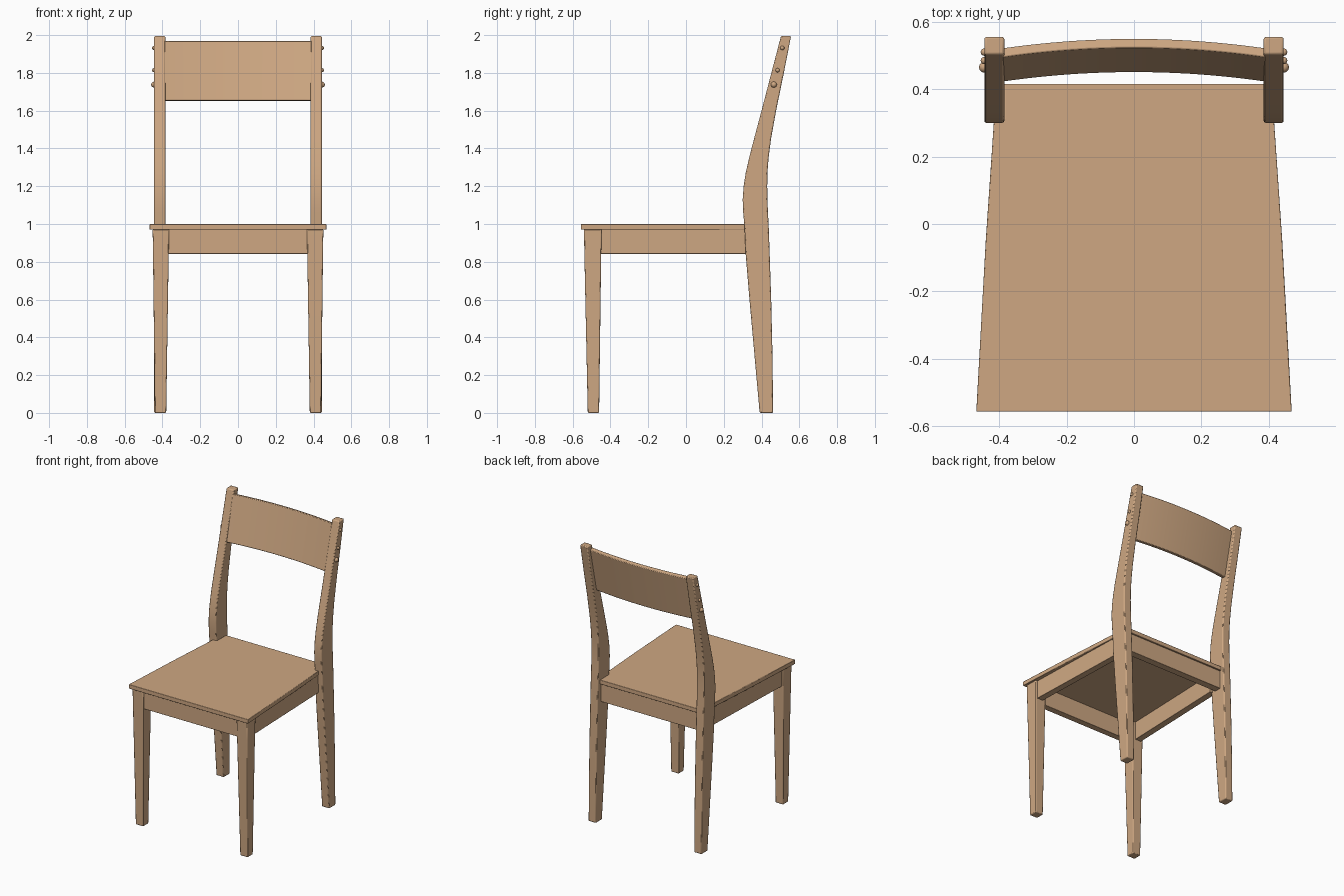
import bpy, bmesh, math
from mathutils import Matrix

if "Cube" in bpy.data.objects:
    bpy.data.objects.remove(bpy.data.objects["Cube"])

wood = bpy.data.materials.new("light wood")
wood.diffuse_color = (0.62, 0.39, 0.225, 1)
wood.use_nodes = True
wood.node_tree.nodes["Principled BSDF"].inputs["Base Color"].default_value = wood.diffuse_color


def finish(name, bm, bevel=0.005, mirror=False):
    """Turn a bmesh into a named wooden object with softened edges."""
    bmesh.ops.recalc_face_normals(bm, faces=bm.faces)
    mesh = bpy.data.meshes.new(name)
    bm.to_mesh(mesh)
    bm.free()
    mesh.materials.append(wood)
    ob = bpy.data.objects.new(name, mesh)
    bpy.context.collection.objects.link(ob)
    for p in mesh.polygons:
        p.use_smooth = True
    mesh.set_sharp_from_angle(angle=math.radians(30))
    if bevel:
        m = ob.modifiers.new("soft edges", 'BEVEL')
        m.width, m.segments, m.limit_method = bevel, 2, 'ANGLE'
        m.angle_limit = math.radians(40)
    if mirror:
        ob.modifiers.new("mirror", 'MIRROR').use_mirror_merge = False
    return ob


def loft(name, rings, **kw):
    """Skin a list of equal-length vertex rings and cap both ends."""
    bm = bmesh.new()
    loops = [[bm.verts.new(p) for p in ring] for ring in rings]
    n = len(loops[0])
    for a, b in zip(loops, loops[1:]):
        for i in range(n):
            j = (i + 1) % n
            bm.faces.new((a[i], a[j], b[j], b[i]))
    bm.faces.new(loops[0])
    bm.faces.new(loops[-1])
    return finish(name, bm, **kw)


def plate(name, outline, z0, z1, **kw):
    """Extrude a plan outline between two heights."""
    return loft(name, [[(x, y, z) for x, y in outline] for z in (z0, z1)], **kw)


def rect(x0, x1, y0, y1):
    return [(x0, y0), (x1, y0), (x1, y1), (x0, y1)]


# seat: tapered board, notched around the back posts
half = [(0.468, -0.557), (0.44, -0.05), (0.415, 0.315), (0.385, 0.315), (0.385, 0.416)]
plate("seat", half + [(-x, y) for x, y in reversed(half)], 0.97, 1.0, bevel=0.003)

# front legs: square, tapering to the floor
loft("front_legs", [[(x, y, z) for x, y in r] for z, r in (
    (0.0, rect(0.38, 0.44, -0.52, -0.46)),
    (0.84, rect(0.367, 0.45, -0.538, -0.449)),
    (0.972, rect(0.365, 0.452, -0.54, -0.447)))], mirror=True)

# back posts: (height, front y, back y) stations of the bent side profile
stations = [(0, 0.39, 0.461), (0.3, 0.363, 0.458), (0.6, 0.336, 0.451),
            (0.84, 0.316, 0.443), (0.98, 0.31, 0.438), (1.06, 0.303, 0.434),
            (1.13, 0.3, 0.431), (1.2, 0.305, 0.43), (1.27, 0.316, 0.431),
            (1.35, 0.334, 0.437), (1.45, 0.36, 0.45), (1.6, 0.4, 0.477),
            (1.8, 0.452, 0.518), (1.995, 0.503, 0.556)]
loft("back_posts", [[(x, y, z) for x, y in rect(0.385, 0.444, f, b)]
                    for z, f, b in stations], bevel=0.006, mirror=True)

# aprons under the seat
plate("front_apron", rect(-0.375, 0.375, -0.53, -0.485), 0.842, 0.972, bevel=0.002)
plate("back_apron", rect(-0.39, 0.39, 0.355, 0.405), 0.842, 0.972, bevel=0.002)
plate("side_aprons", [(0.39, -0.46), (0.436, -0.46), (0.41, 0.33), (0.364, 0.33)],
      0.842, 0.972, bevel=0.002, mirror=True)

# backrest: leaning slat bowed towards the back
rings = []
for i in range(25):
    x = -0.39 + 0.78 * i / 24
    bow = 0.028 * (1 - (x / 0.39) ** 2)
    rings.append([(x, y + bow, z) for y, z in
                  ((0.422, 1.655), (0.452, 1.65), (0.522, 1.962), (0.495, 1.97))])
loft("backrest", rings, bevel=0.004)

# rounded dowel heads on the outside of the posts
for i, (y, z, r) in enumerate(((0.51, 1.932, 0.011), (0.485, 1.814, 0.011),
                               (0.465, 1.738, 0.016))):
    bm = bmesh.new()
    bmesh.ops.create_uvsphere(bm, u_segments=16, v_segments=8, radius=r,
                              matrix=Matrix.Translation((0.444, y, z)))
    finish(f"dowel_heads_{i + 1}", bm, bevel=0, mirror=True)
